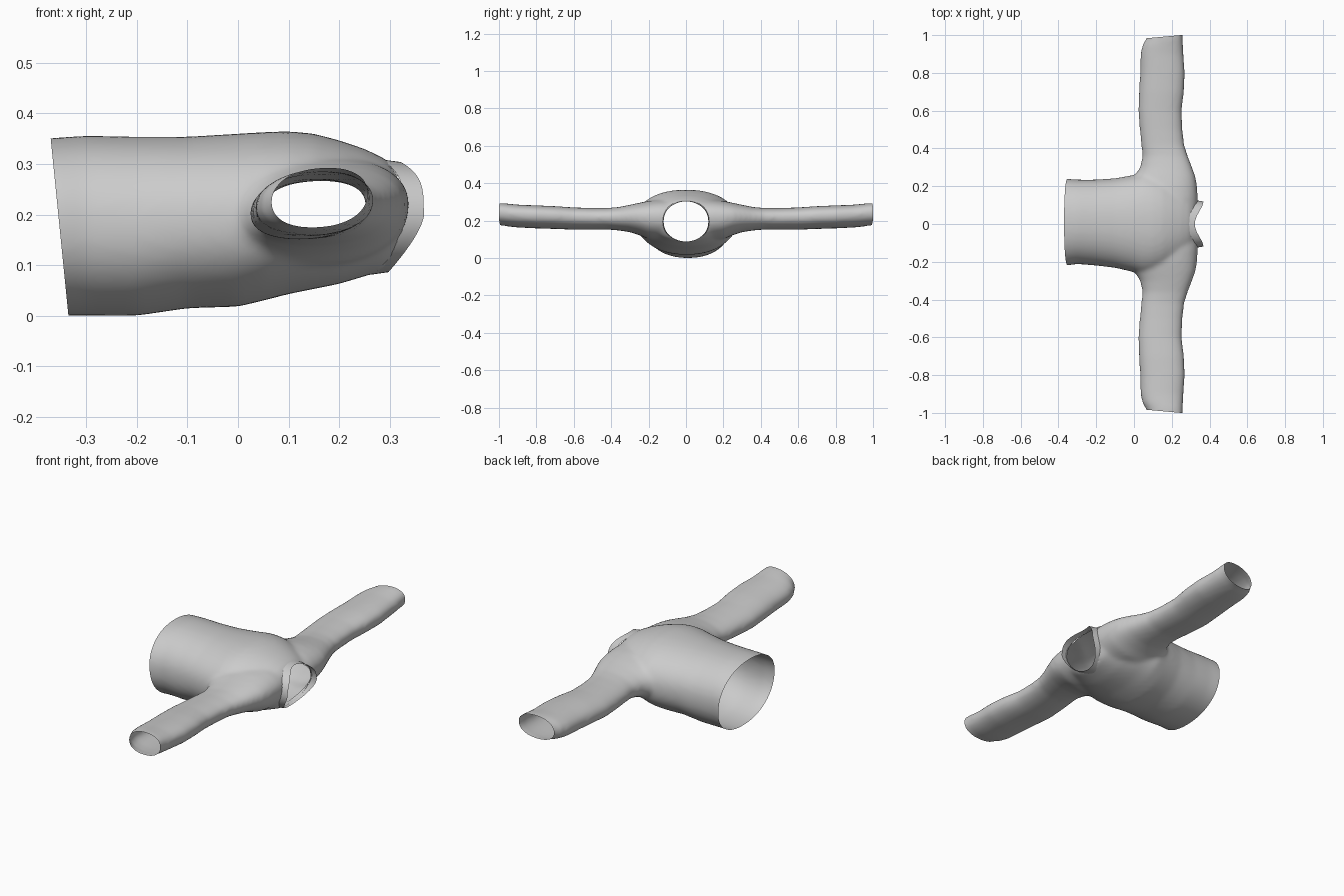
import bpy, bmesh
from math import sin, cos, pi
from mathutils import Vector

if "Cube" in bpy.data.objects:
    bpy.data.objects.remove(bpy.data.objects["Cube"])

N = 48


def sgn_pow(v, p):
    return (abs(v) ** p) * (1 if v >= 0 else -1)


def loft(bm, rings):
    """Closed, capped tube through rings of points."""
    rows = [[bm.verts.new(p) for p in r] for r in rings]
    for a, b in zip(rows, rows[1:]):
        for i in range(N):
            j = (i + 1) % N
            bm.faces.new((a[i], a[j], b[j], b[i]))
    bm.faces.new(rows[0][::-1])
    bm.faces.new(rows[-1])


def torso_ring(x, y0, y1, z0, z1):
    pts = []
    for i in range(N):
        t = 2 * pi * i / N
        pts.append((x, (y0 + y1) / 2 + (y1 - y0) / 2 * sgn_pow(cos(t), 0.92),
                    (z0 + z1) / 2 + (z1 - z0) / 2 * sgn_pow(sin(t), 0.92)))
    return pts


def sleeve_ring(side, y, x0, x1, z0, z1):
    pts = []
    for i in range(N):
        t = 2 * pi * i / N
        pts.append(((x0 + x1) / 2 + (x1 - x0) / 2 * sgn_pow(cos(t), 0.9), side * y,
                    (z0 + z1) / 2 + (z1 - z0) / 2 * sgn_pow(sin(t + 0.15), 0.9)))
    return pts


def make_object(name, bm):
    mesh = bpy.data.meshes.new(name)
    bm.to_mesh(mesh)
    bm.free()
    ob = bpy.data.objects.new(name, mesh)
    bpy.context.collection.objects.link(ob)
    return ob


# Garment body: torso tube and two sleeves, fused into one skin
TORSO = [  # x, y0, y1, z0, z1
    (-0.43, -.222, .242, -.002, .345), (-0.36, -.22, .24, 0, .352),
    (-0.30, -.212, .235, 0, .356), (-0.20, -.22, .235, 0, .354),
    (-0.10, -.232, .242, .015, .354), (0.00, -.255, .26, .018, .36),
    (0.05, -.27, .275, .03, .363), (0.10, -.265, .265, .043, .365),
    (0.15, -.25, .25, .053, .36), (0.20, -.225, .225, .063, .347),
    (0.25, -.195, .195, .078, .33), (0.29, -.165, .165, .09, .311),
    (0.32, -.13, .13, .115, .285)]
SLEEVE = [  # y, x0, x1, z0, z1
    (0.08, -.02, .338, .09, .31), (0.14, -.03, .338, .09, .312),
    (0.20, -.02, .334, .10, .305), (0.25, .00, .326, .122, .295),
    (0.30, .032, .308, .138, .284), (0.36, .045, .285, .147, .272),
    (0.42, .038, .266, .152, .267), (0.50, .03, .257, .151, .267),
    (0.60, .022, .253, .151, .27), (0.70, .026, .265, .155, .277),
    (0.80, .032, .27, .158, .281), (0.90, .034, .262, .163, .285),
    (0.95, .045, .26, .168, .29), (0.98, .065, .258, .174, .293),
    (1.06, .085, .257, .178, .293)]

bm = bmesh.new()
loft(bm, [torso_ring(*r) for r in TORSO])
for side in (1, -1):
    loft(bm, [sleeve_ring(side, *r) for r in SLEEVE])
bmesh.ops.recalc_face_normals(bm, faces=bm.faces)
body = make_object("garment_body", bm)

remesh = body.modifiers.new("fuse", "REMESH")
remesh.mode = "VOXEL"
remesh.voxel_size = 0.01
smooth = body.modifiers.new("soften", "SMOOTH")
smooth.factor = 0.5
smooth.iterations = 14
fused = bpy.data.meshes.new_from_object(
    body.evaluated_get(bpy.context.evaluated_depsgraph_get()))
body.modifiers.clear()

# Open the hem and cuffs with plane cuts
bm = bmesh.new()
bm.from_mesh(fused)
CUTS = [((-.353, 0, .18), (-1, 0, -.10)),
        ((.25, 1.0, .2), (-.09, 1, 0)), ((.25, -1.0, .2), (-.09, -1, 0))]
for co, no in CUTS:
    bmesh.ops.bisect_plane(bm, geom=bm.verts[:] + bm.edges[:] + bm.faces[:],
                           plane_co=co, plane_no=Vector(no), clear_outer=True)

# Open the neck and snap its rim to an oval
NY, NZ, CZ = 0.122, 0.107, 0.195


def neck_radius(p):
    return ((p.y / NY) ** 2 + ((p.z - CZ) / NZ) ** 2) ** 0.5


bmesh.ops.delete(bm, context="FACES", geom=[
    f for f in bm.faces if f.calc_center_median().x > .2
    and neck_radius(f.calc_center_median()) < 1])
for v in bm.verts:
    if v.is_boundary and v.co.x > .2 and abs(v.co.y) < .3:
        r = neck_radius(v.co)
        v.co.y /= r
        v.co.z = CZ + (v.co.z - CZ) / r
bm.to_mesh(body.data)
bm.free()

# Collar: saddle-shaped band around the neck
bm = bmesh.new()
rows = []
for k in range(4):
    f = k / 3
    row = []
    for i in range(N):
        t = 2 * pi * i / N
        s = sin(t)
        drop = .045 * s ** 4 if s > 0 else .07 * abs(s) ** 1.3
        grow = 1.03 - .05 * f
        row.append(bm.verts.new((.327 + .04 * f - drop, NY * grow * cos(t),
                                 CZ + (NZ + .004) * grow * sgn_pow(s, .95))))
    rows.append(row)
for a, b in zip(rows, rows[1:]):
    for i in range(N):
        j = (i + 1) % N
        bm.faces.new((a[i], a[j], b[j], b[i]))
collar = make_object("collar_band", bm)

for ob in (body, collar):
    for p in ob.data.polygons:
        p.use_smooth = True
